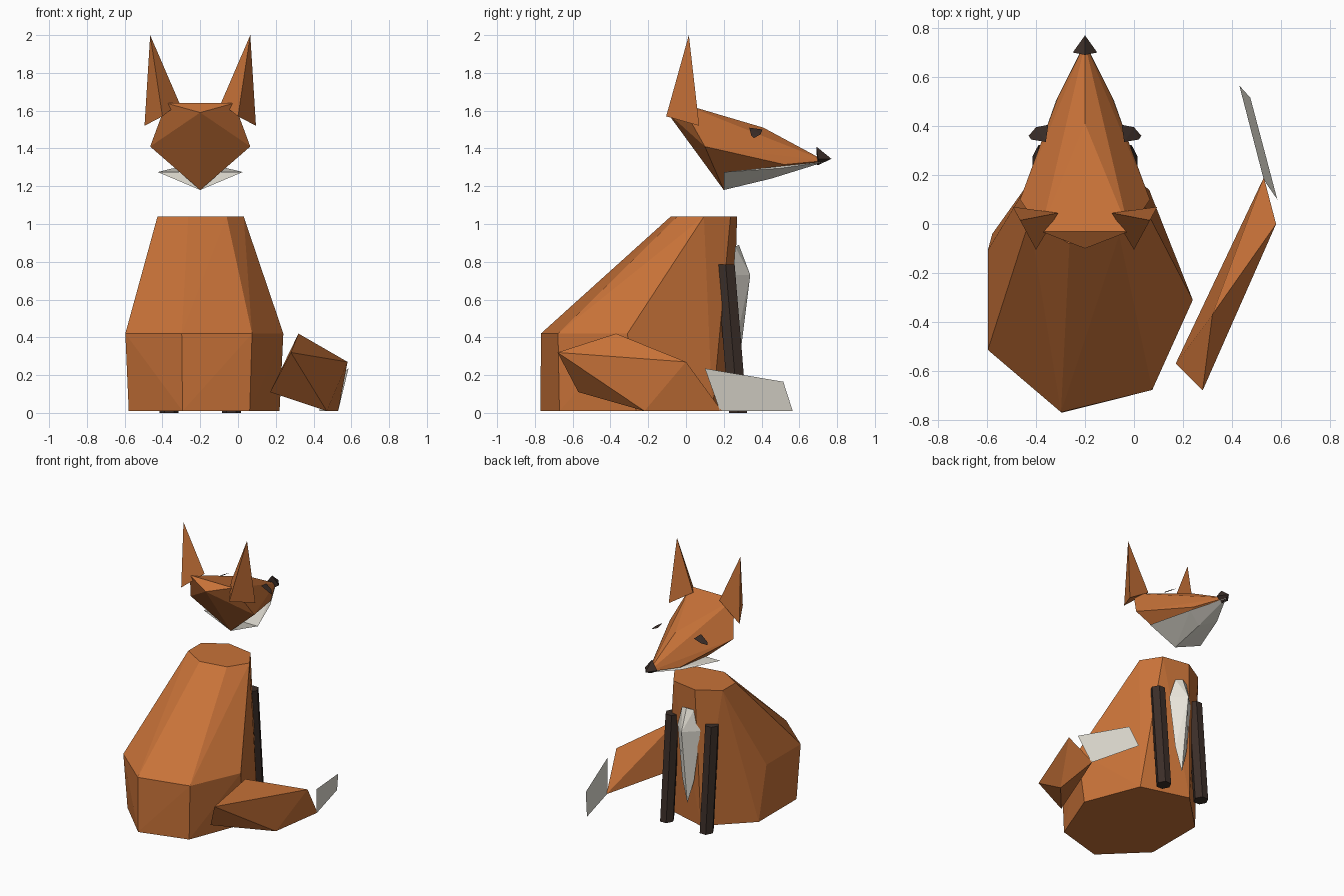
import bpy, bmesh
from math import cos, sin, tau
from mathutils import Vector

if "Cube" in bpy.data.objects:
    bpy.data.objects.remove(bpy.data.objects["Cube"])

AXIS = -0.2  # symmetry plane of body and head


def material(name, rgb):
    m = bpy.data.materials.new(name)
    m.diffuse_color = (*rgb, 1)
    m.use_nodes = True
    m.node_tree.nodes["Principled BSDF"].inputs["Base Color"].default_value = m.diffuse_color
    return m


ORANGE = material("orange_fur", (0.58, 0.17, 0.04))
WHITE = material("white_fur", (0.80, 0.77, 0.69))
DARK = material("dark_fur", (0.045, 0.028, 0.022))


def finish(bm, name, mat):
    me = bpy.data.meshes.new(name)
    bm.to_mesh(me)
    bm.free()
    me.materials.append(mat)
    ob = bpy.data.objects.new(name, me)
    bpy.context.collection.objects.link(ob)
    return ob


def hull(name, pts, mat):
    """Faceted convex solid around the given points."""
    bm = bmesh.new()
    for p in pts:
        bm.verts.new(p)
    bmesh.ops.convex_hull(bm, input=bm.verts[:])
    loose = [v for v in bm.verts if not v.link_faces]
    bmesh.ops.delete(bm, geom=loose, context='VERTS')
    bmesh.ops.dissolve_limit(bm, angle_limit=0.01, verts=bm.verts[:], edges=bm.edges[:])
    bmesh.ops.recalc_face_normals(bm, faces=bm.faces[:])
    return finish(bm, name, mat)


def ring(cx, cy, z, rx, ry, n, turn=0.0):
    return [(cx + rx * cos(tau * (i / n + turn)), cy + ry * sin(tau * (i / n + turn)), z)
            for i in range(n)]


def sym(pts):
    """Half-profile points mirrored about the symmetry plane."""
    out = []
    for x, y, z in pts:
        out.append((AXIS + x, y, z))
        if x:
            out.append((AXIS - x, y, z))
    return out


# Seated body: hull of three seven-sided rings
hull("body", ring(AXIS, -0.265, 0.01, 0.42, 0.518, 7)
     + ring(AXIS, -0.31, 0.42, 0.44, 0.47, 7)
     + ring(AXIS - 0.01, 0.095, 1.04, 0.24, 0.18, 7), ORANGE)

# Chest bib
hull("chest_bib", sym([(0, 0.28, 0.89), (0.05, 0.26, 0.88), (0.095, 0.25, 0.73),
                       (0, 0.34, 0.73), (0.05, 0.26, 0.35), (0, 0.27, 0.17)]), WHITE)

# Head, jaw and nose
hull("head", sym([(0, -0.10, 1.59), (0.18, -0.03, 1.64), (0.265, 0.10, 1.41),
                  (0, 0.20, 1.18), (0.11, 0.52, 1.315), (0, 0.41, 1.51),
                  (0, 0.735, 1.335)]), ORANGE)
hull("jaw", sym([(0.225, 0.20, 1.275), (0, 0.20, 1.18), (0.12, 0.50, 1.295),
                 (0, 0.74, 1.33), (0, 0.45, 1.24)]), WHITE)
hull("nose", sym([(0.05, 0.70, 1.345), (0, 0.69, 1.41), (0, 0.695, 1.31),
                  (0, 0.77, 1.345)]), DARK)

for side, s in (("left", -1), ("right", 1)):
    # Ear
    hull(f"ear_{side}", [(AXIS + s * x, y, z) for x, y, z in
                         [(0.295, 0.07, 1.52), (0.11, 0.045, 1.64),
                          (0.20, -0.105, 1.57), (0.265, 0.015, 2.0)]], ORANGE)
    # Eye
    hull(f"eye_{side}", [(AXIS + s * x, y, z) for x, y, z in
                         [(0.16, 0.335, 1.51), (0.15, 0.405, 1.50), (0.20, 0.395, 1.475),
                          (0.23, 0.36, 1.455), (0.22, 0.345, 1.47)]], DARK)
    # Front leg
    hull(f"front_leg_{side}",
         ring(AXIS + s * 0.165, 0.275, 0.0, 0.05, 0.055, 6)
         + ring(AXIS + s * 0.165, 0.21, 0.785, 0.05, 0.055, 6), DARK)

# Tail resting beside the body
hull("tail", [(0.28, -0.68, 0.32), (0.32, -0.37, 0.42), (0.58, 0.0, 0.27),
              (0.53, 0.19, 0.01), (0.17, -0.57, 0.11), (0.47, -0.22, 0.01)], ORANGE)

# Thin flat tail tip
bm = bmesh.new()
bm.faces.new([bm.verts.new(p) for p in
              [(0.585, 0.10, 0.235), (0.53, 0.18, 0.01),
               (0.43, 0.565, 0.01), (0.475, 0.515, 0.165)]])
bmesh.ops.reverse_faces(bm, faces=bm.faces[:])
tip = finish(bm, "tail_tip", WHITE)
if tip.data.polygons[0].normal.x < 0:
    tip.data.flip_normals()
